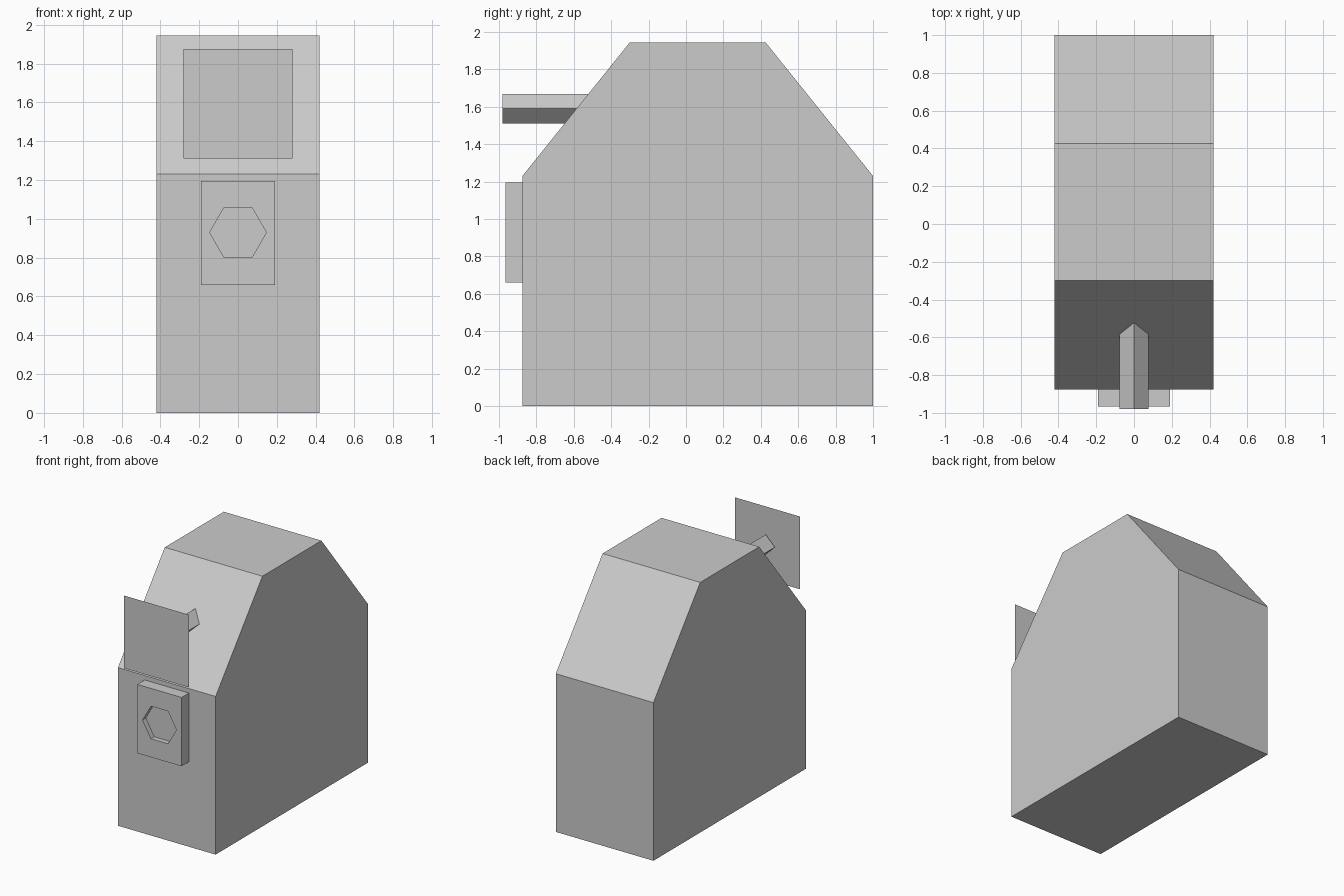
import bpy, bmesh
from math import cos, sin, pi
from mathutils import Vector

if "Cube" in bpy.data.objects:
    bpy.data.objects.remove(bpy.data.objects["Cube"])


def prism(name, points, offset):
    """Face through the points, extruded by offset (None leaves a flat sheet)."""
    bm = bmesh.new()
    face = bm.faces.new([bm.verts.new(p) for p in points])
    if offset:
        ext = bmesh.ops.extrude_face_region(bm, geom=[face], use_keep_orig=True)
        verts = [g for g in ext["geom"] if isinstance(g, bmesh.types.BMVert)]
        bmesh.ops.translate(bm, verts=verts, vec=Vector(offset))
        bmesh.ops.recalc_face_normals(bm, faces=bm.faces[:])
    mesh = bpy.data.meshes.new(name)
    bm.to_mesh(mesh)
    bm.free()
    obj = bpy.data.objects.new(name, mesh)
    bpy.context.collection.objects.link(obj)
    return obj


def rect(hx, z0, z1, y):
    return [(-hx, y, z0), (hx, y, z0), (hx, y, z1), (-hx, y, z1)]


def polygon(sides, radius, z, y):
    return [(radius * cos(2 * pi * i / sides), y, z + radius * sin(2 * pi * i / sides))
            for i in range(sides)]


# Housing with sloped front and back shoulders
profile = [(-0.875, 0), (1, 0), (1, 1.23), (0.425, 1.945), (-0.30, 1.945), (-0.875, 1.23)]
prism("housing", [(-0.42, y, z) for y, z in profile], (0.84, 0, 0))

# Diamond-section arm and the thin sign plate in front of it
prism("plate_arm", polygon(4, 0.078, 1.59, -0.98), (0, 0.56, 0))
prism("plate", rect(0.28, 1.31, 1.875, -1.0), None)

# Front block with a shallow hexagonal recess
block = prism("front_block", rect(0.19, 0.66, 1.195, -0.965), (0, 0.105, 0))
cutter = prism("recess_cutter", polygon(6, 0.146, 0.93, -1.05), (0, 0.125, 0))
cutter.hide_render = True
cutter.hide_viewport = True
cut = block.modifiers.new("recess", "BOOLEAN")
cut.operation = "DIFFERENCE"
cut.solver = "EXACT"
cut.object = cutter
